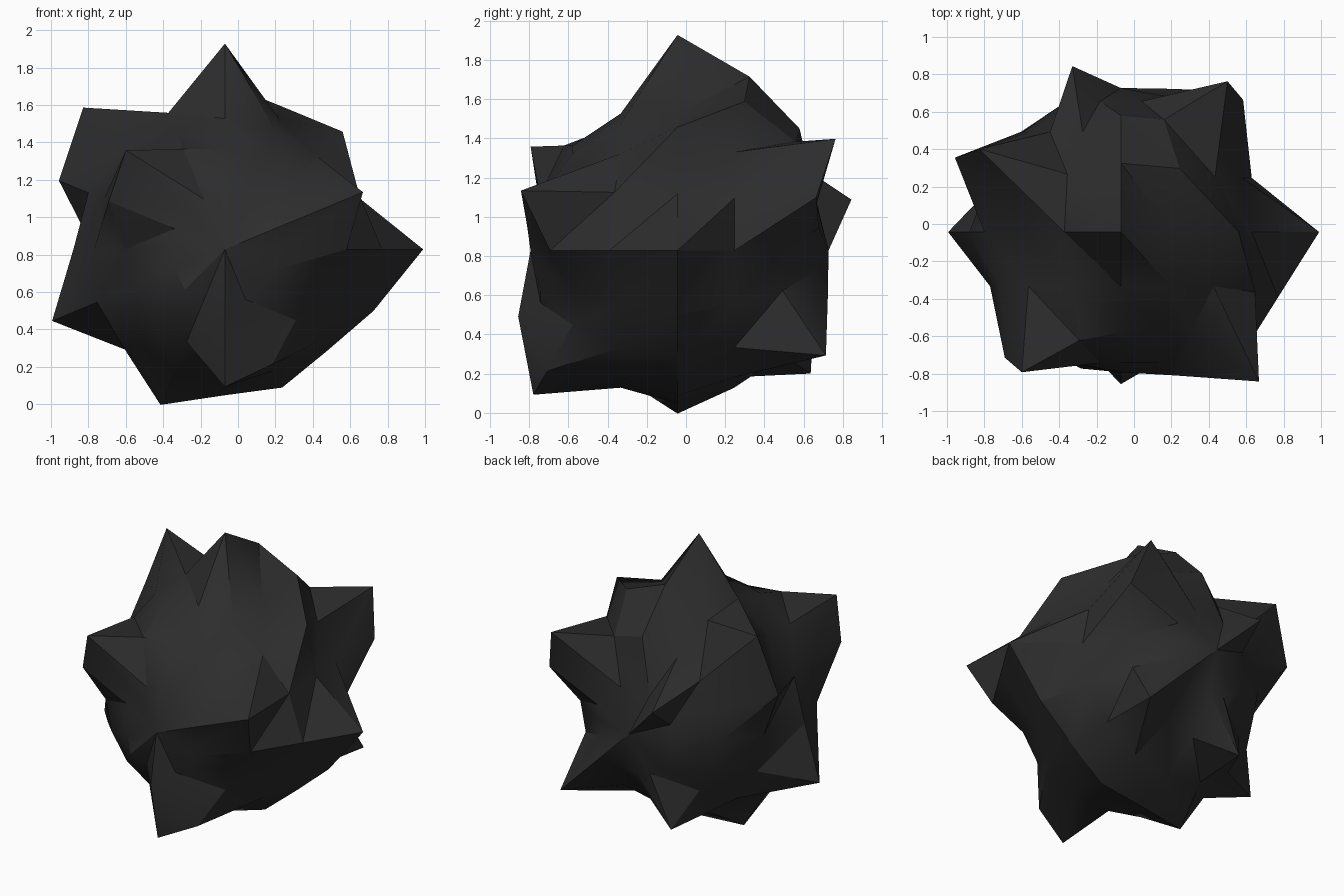
import bpy
import bmesh
from math import sin, cos, pi, radians
from mathutils import Vector

cube = bpy.data.objects.get("Cube")
if cube:
    bpy.data.objects.remove(cube, do_unlink=True)

# Charcoal stone material
stone = bpy.data.materials.new("charcoal_stone")
stone.use_nodes = True
charcoal = (0.026, 0.026, 0.026, 1)
stone.diffuse_color = charcoal
shader = stone.node_tree.nodes["Principled BSDF"]
shader.inputs["Base Color"].default_value = charcoal
shader.inputs["Roughness"].default_value = 0.9

# The rock is a sphere whose poles point to the front and the back.
SEGMENTS, RINGS = 16, 8
STEP = pi / RINGS
BASE_RADIUS = 0.757
CENTRE = Vector((-0.07, -0.043, 0.828))

# Raised points on each ring, front to back: {segment: radius}
raised = {
    0: {0: 0.75},
    1: {0: 0.77, 1: 0.83, 10: 0.79, 12: 0.88},
    2: {0: 0.92, 1: 1.13, 5: 0.82, 6: 1.06, 7: 0.95, 12: 1.04, 13: 0.94},
    3: {0: 0.91, 1: 0.84, 9: 0.8},
    4: {0: 1.06, 2: 0.89, 4: 1.1, 5: 0.79, 7: 0.79, 8: 0.81, 9: 1.0,
        11: 0.9, 12: 0.78, 13: 0.8, 14: 0.77, 15: 0.86},
    5: {2: 0.77, 3: 0.89, 4: 0.96, 5: 0.81, 6: 1.16, 7: 1.04},
    6: {1: 1.0, 2: 1.14, 3: 0.85, 4: 0.88, 11: 0.96, 14: 1.07},
    7: {1: 0.78, 6: 0.96, 14: 0.83},
    8: {0: 0.77},
}


def rock_point(ring, segment):
    """Position on the rock, pushed out along its own direction."""
    radius = raised[ring].get(segment, BASE_RADIUS)
    tilt, turn = ring * STEP, segment * STEP
    direction = Vector((sin(tilt) * cos(turn), -cos(tilt), sin(tilt) * sin(turn)))
    return CENTRE + direction * radius


bm = bmesh.new()

# Rings of points; each pole is a single shared point
rows = []
for ring in range(RINGS + 1):
    if ring in (0, RINGS):
        rows.append([bm.verts.new(rock_point(ring, 0))] * SEGMENTS)
    else:
        rows.append([bm.verts.new(rock_point(ring, s)) for s in range(SEGMENTS)])

# Two triangles per cell, one at the poles
for near, far in zip(rows, rows[1:]):
    for s in range(SEGMENTS):
        t = (s + 1) % SEGMENTS
        for corners in ((near[s], far[t], far[s]), (near[s], near[t], far[t])):
            if len(set(corners)) == len(corners):
                bm.faces.new(corners)

bmesh.ops.recalc_face_normals(bm, faces=bm.faces)
mesh = bpy.data.meshes.new("rock")
bm.to_mesh(mesh)
bm.free()
mesh.materials.append(stone)

rock = bpy.data.objects.new("rock", mesh)
bpy.context.collection.objects.link(rock)

# Soft shading over gentle bends, hard creases elsewhere
bpy.ops.object.select_all(action="DESELECT")
rock.select_set(True)
bpy.context.view_layer.objects.active = rock
bpy.ops.object.shade_smooth_by_angle(angle=radians(30))
